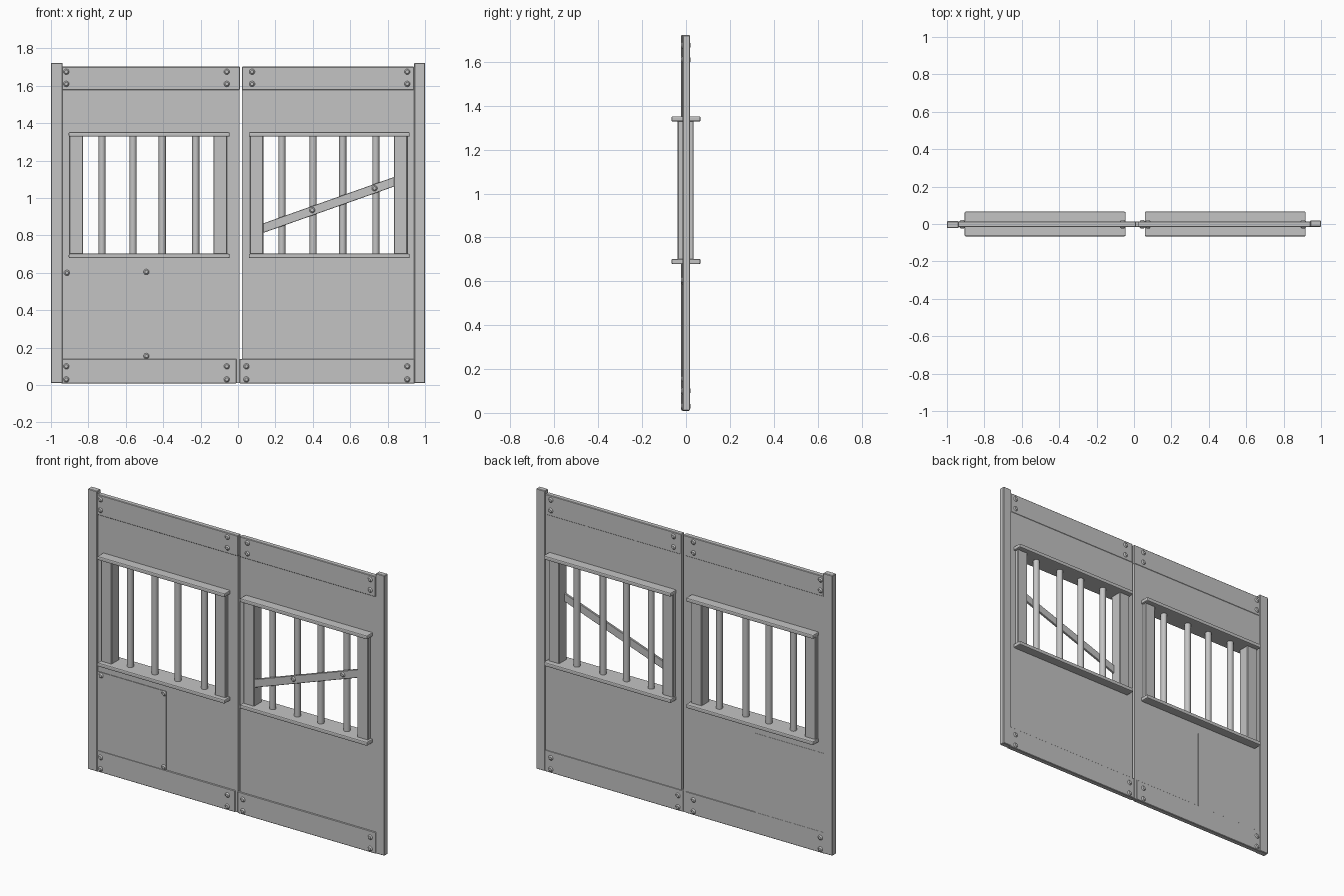
import bpy
import bmesh
import math
from mathutils import Matrix

cube = bpy.data.objects.get("Cube")
if cube:
    bpy.data.objects.remove(cube, do_unlink=True)

metal = bpy.data.materials.new("grey metal")
metal.use_nodes = True
GREY = (0.55, 0.55, 0.55, 1)
metal.diffuse_color = GREY
metal.node_tree.nodes["Principled BSDF"].inputs["Base Color"].default_value = GREY

BASE, DOOR_TOP = 0.01, 1.7
SILL, HEAD = 0.69, 1.34


def finish(name, bm, bevel=0, segments=1):
    bmesh.ops.recalc_face_normals(bm, faces=bm.faces)
    mesh = bpy.data.meshes.new(name)
    bm.to_mesh(mesh)
    bm.free()
    mesh.materials.append(metal)
    ob = bpy.data.objects.new(name, mesh)
    bpy.context.collection.objects.link(ob)
    if bevel:
        mod = ob.modifiers.new("Bevel", "BEVEL")
        mod.width, mod.segments = bevel, segments
    return ob


def box(name, x, y, z, bevel=0, segments=1, tilt=0):
    bm = bmesh.new()
    mid = [(a + b) / 2 for a, b in (x, y, z)]
    size = [b - a for a, b in (x, y, z)]
    bmesh.ops.create_cube(bm, size=1, matrix=Matrix.Translation(mid)
                          @ Matrix.Rotation(tilt, 4, "Y") @ Matrix.Diagonal(size + [1]))
    return finish(name, bm, bevel, segments)


def smooth(ob):
    bpy.ops.object.select_all(action="DESELECT")
    ob.select_set(True)
    bpy.context.view_layer.objects.active = ob
    bpy.ops.object.shade_smooth_by_angle(angle=math.radians(40))


def door_panel(name, xs):
    # sheet with a window opening: a three by three grid without its centre
    zs = [BASE, SILL, HEAD, DOOR_TOP]
    bm = bmesh.new()
    v = [[bm.verts.new((x, -0.012, z)) for x in xs] for z in zs]
    faces = []
    for r in range(3):
        for c in range(3):
            if (r, c) != (1, 1):
                faces.append(bm.faces.new((v[r][c], v[r][c + 1],
                                           v[r + 1][c + 1], v[r + 1][c])))
    ext = bmesh.ops.extrude_face_region(bm, geom=faces, use_keep_orig=True)
    moved = [g for g in ext["geom"] if isinstance(g, bmesh.types.BMVert)]
    bmesh.ops.translate(bm, verts=moved, vec=(0, 0.024, 0))
    return finish(name, bm)


def rivets(name, spots, y, side):
    # shallow domed heads on the front (-1) or back (+1)
    bm = bmesh.new()
    for x, z in spots:
        bmesh.ops.create_cone(bm, cap_ends=True, segments=10, radius1=0.016,
                              radius2=0.009, depth=0.007,
                              matrix=Matrix.Translation((x, y + side * 0.003, z))
                              @ Matrix.Rotation(-side * math.pi / 2, 4, "X"))
    return finish(name, bm)


def bars(name, xs):
    bm = bmesh.new()
    for x in xs:
        bmesh.ops.create_cone(bm, cap_ends=True, segments=12, radius1=0.019,
                              radius2=0.019, depth=HEAD - SILL,
                              matrix=Matrix.Translation((x, 0, (SILL + HEAD) / 2)))
    smooth(finish(name, bm))


def door(side, panel, window, stile, bar_xs, top_plate, kick_plate, top_riv, kick_riv):
    door_panel(side + "_door_panel", [panel[0], window[0] + 0.02, window[1] - 0.02, panel[1]])
    # window frame
    box(side + "_window_stile_a", (window[0], window[0] + stile),
        (-0.038, 0.035), (SILL, HEAD), 0.003)
    box(side + "_window_stile_b", (window[1] - stile, window[1]),
        (-0.038, 0.035), (SILL, HEAD), 0.003)
    for label, z in (("sill", 0.69), ("head", 1.34)):
        box(side + "_window_" + label, (window[0] - 0.005, window[1] + 0.013),
            (-0.066, 0.066), (z - 0.012, z + 0.012), 0.006, 2)
    bars(side + "_window_bars", bar_xs)
    # reinforcing plates wrapped over both faces
    box(side + "_top_plate", top_plate, (-0.017, 0.014), (1.577, DOOR_TOP + 0.002), 0.003)
    box(side + "_kick_plate", kick_plate, (-0.017, 0.014), (BASE - 0.002, 0.14), 0.003)
    spots = [(x, z) for x in top_riv for z in (1.61, 1.675)]
    spots += [(x, z) for x in kick_riv for z in (0.03, 0.1)]
    rivets(side + "_front_rivets", spots, -0.017, -1)
    rivets(side + "_back_rivets", spots, 0.014, 1)


door("right", (-0.945, 0.008), (-0.9, -0.058), 0.072, (-0.727, -0.561, -0.405, -0.226),
     (-0.94, 0.01), (-0.945, -0.008), (-0.918, -0.06), (-0.918, -0.06))
door("left", (0.022, 0.945), (0.063, 0.905), 0.072, (0.235, 0.402, 0.56, 0.737),
     (0.022, 0.94), (0.008, 0.945), (0.075, 0.905), (0.045, 0.905))

# side posts
box("right_post", (-1, -0.938), (-0.022, 0.015), (BASE, 1.722), 0.003)
box("left_post", (0.942, 1), (-0.015, 0.018), (BASE, 1.722), 0.003)

# riveted patch on one door
box("patch_plate", (-0.938, -0.475), (-0.0155, 0.0135), (0.135, 0.62))
rivets("patch_rivets", [(-0.915, 0.6), (-0.49, 0.605), (-0.49, 0.155)], -0.0155, -1)

# diagonal brace across the other window
SLOPE = math.atan2(0.255, 0.72)
brace_half = 0.5 * math.hypot(0.72, 0.255)
box("diagonal_brace", (0.485 - brace_half, 0.485 + brace_half), (-0.032, -0.018),
    (0.939, 0.987), 0.002, 1, -SLOPE)
rivets("brace_rivets", [(0.397, 0.935), (0.73, 1.052)], -0.032, -1)
